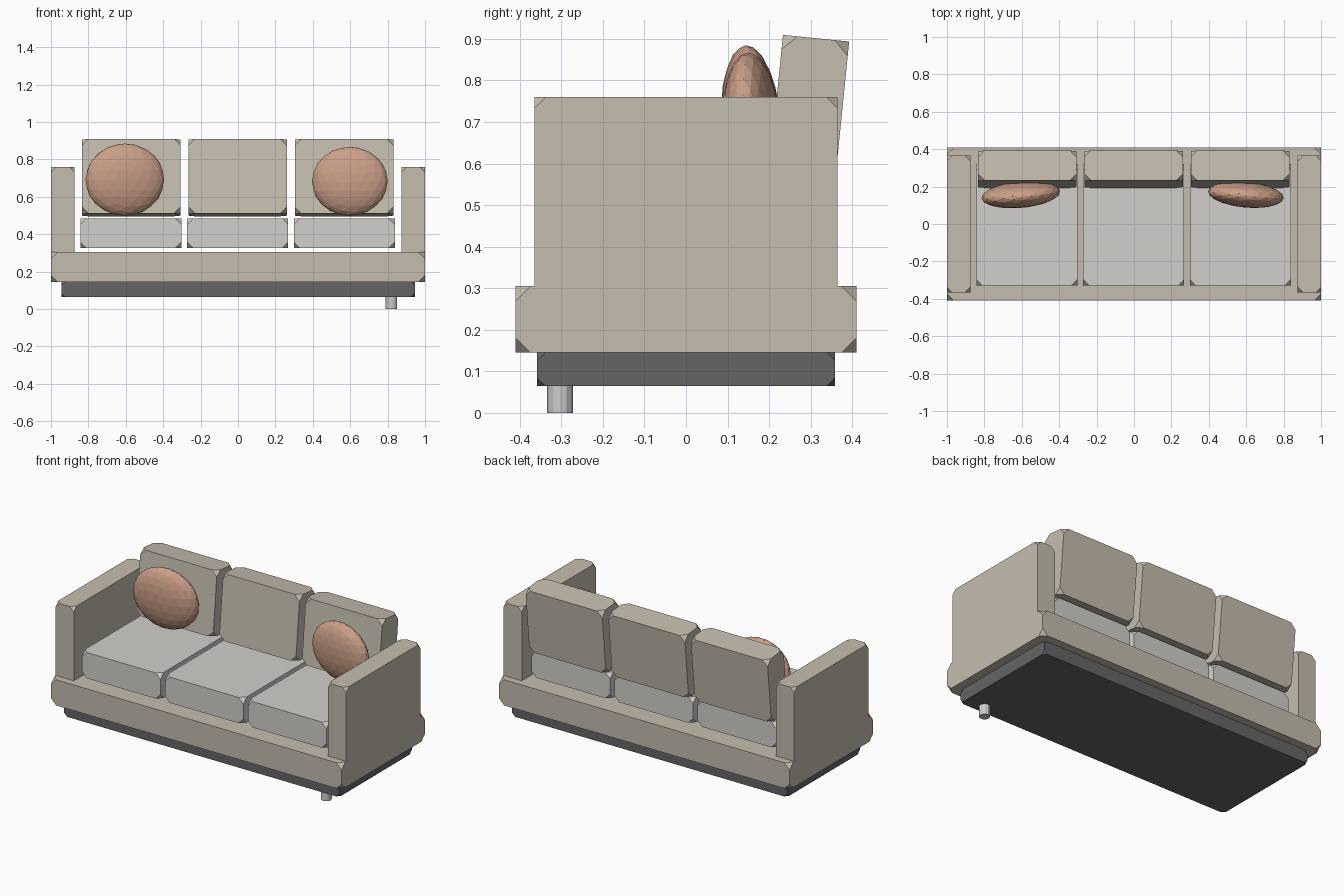
import bpy, bmesh
from mathutils import Matrix, Euler

if "Cube" in bpy.data.objects:
    bpy.data.objects.remove(bpy.data.objects["Cube"])


def material(name, rgb):
    m = bpy.data.materials.new(name)
    m.diffuse_color = (*rgb, 1)
    m.use_nodes = True
    m.node_tree.nodes["Principled BSDF"].inputs["Base Color"].default_value = m.diffuse_color
    return m


fabric = material("fabric", (0.56, 0.51, 0.43))
seat_fabric = material("seat_fabric", (0.64, 0.63, 0.60))
dark = material("dark_plinth", (0.13, 0.13, 0.14))
accent = material("accent_pillow", (0.60, 0.35, 0.25))


def finish(name, bm, loc, rot=(0, 0, 0), mat=None):
    mesh = bpy.data.meshes.new(name)
    bm.to_mesh(mesh)
    bm.free()
    if mat:
        mesh.materials.append(mat)
    ob = bpy.data.objects.new(name, mesh)
    ob.location = loc
    ob.rotation_euler = rot
    bpy.context.collection.objects.link(ob)
    return ob


def block(name, size, loc, cut, mat, rot=(0, 0, 0)):
    """Box with its eight corners cut off."""
    bm = bmesh.new()
    bmesh.ops.create_cube(bm, size=1, matrix=Matrix.Diagonal((*size, 1)))
    bmesh.ops.bevel(bm, geom=bm.verts[:], offset=cut, offset_type='OFFSET',
                    segments=1, profile=0.5, affect='VERTICES')
    return finish(name, bm, loc, rot, mat)


def pillow(name, radii, loc, rot):
    """Faceted, flattened ball."""
    bm = bmesh.new()
    bmesh.ops.create_icosphere(bm, subdivisions=3, radius=1,
                               matrix=Matrix.Diagonal((*radii, 1)))
    return finish(name, bm, loc, rot, accent)


# Frame
block("plinth", (1.89, 0.717, 0.08), (0, 0, 0.105), 0.02, dark)
block("base", (2.0, 0.82, 0.16), (0, 0, 0.225), 0.036, fabric)
for side, s in (("left", -1), ("right", 1)):
    block(side + "_arm", (0.125, 0.73, 0.49), (s * 0.9375, 0, 0.515), 0.028, fabric)

# Seat and back cushions
for side, i in (("left", -1), ("middle", 0), ("right", 1)):
    block(side + "_seat_cushion", (0.54, 0.65, 0.16),
          (i * 0.571 - 0.002, -0.005, 0.405), 0.033, seat_fabric)
    block(side + "_back_cushion", (0.527, 0.16, 0.40),
          (i * 0.569 - 0.002, 0.293, 0.7025), 0.035, fabric, (-0.1, 0, 0))

# Throw pillows
pillow("left_pillow", (0.211, 0.07, 0.193), (-0.605, 0.157, 0.692), (0.07, 0, 0.09))
pillow("right_pillow", (0.203, 0.069, 0.184), (0.598, 0.157, 0.683), (0.04, 0, -0.09))

# Single front leg
bm = bmesh.new()
bmesh.ops.create_cone(bm, cap_ends=True, segments=12, radius1=0.031,
                      radius2=0.031, depth=0.08)
finish("front_leg", bm, (0.82, -0.303, 0.04))
